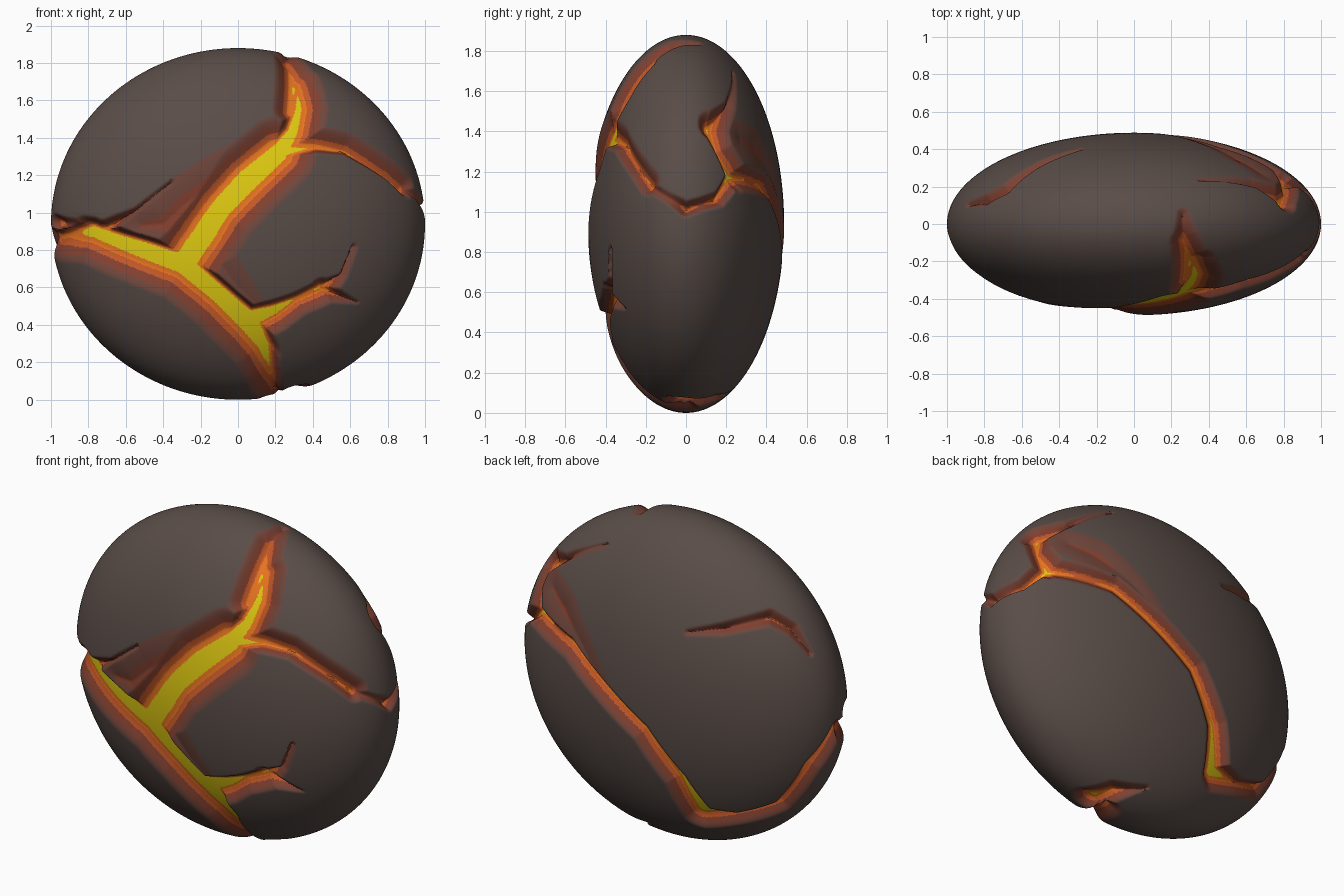
import bpy, bmesh, math
from mathutils import Vector

if "Cube" in bpy.data.objects:
    bpy.data.objects.remove(bpy.data.objects["Cube"])

R = Vector((1.0, 0.488, 0.94))      # half sizes of the boulder
DEPTH = 0.058                       # depth of the lava cracks
FRONT, RIGHT, TOP = (0, 0), (90, 0), (0, 90)
BACK_LEFT, BELOW = (210, 22), (145, -27)


def on_rock(view, u, v):
    """Point of the boulder seen at (u, v) from a direction (turn, tilt)."""
    a, e = math.radians(view[0]), math.radians(view[1])
    t = Vector((math.sin(a) * math.cos(e), -math.cos(a) * math.cos(e), math.sin(e)))
    right = Vector((math.cos(a), math.sin(a), 0))
    up = t.cross(right)
    if view[1] == 0:
        v -= R.z
    p = right * u + up * v
    p = Vector((p.x / R.x, p.y / R.y, p.z / R.z))
    d = Vector((t.x / R.x, t.y / R.y, t.z / R.z))
    A, B, C = d.dot(d), p.dot(d), p.dot(p) - 1
    q = (p + d * ((-B + math.sqrt(max(0, B * B - A * C))) / A)).normalized()
    return Vector((q.x * R.x, q.y * R.y, q.z * R.z))


segs = []


def crack(view, wl, wr, nodes):
    """Crack along nodes (u, v, molten half width); wl, wr: glow width left and right."""
    pts = [(on_rock(view, u, v), r) for u, v, r in nodes]
    for (a, ra), (b, rb) in zip(pts, pts[1:]):
        reach = (b - a).length / 2 + max(ra, rb, 0) + 1.15 * max(wl, wr)
        segs.append((a, b - a, (b - a).length_squared, ra, rb - ra, wl, wr,
                     (a + b) / 2, reach * reach))


# front: main crack, from the left edge down to the foot
crack(FRONT, .06, .16, [(-.99, .88, -.015), (-.8, .90, .025), (-.5, .79, .04), (-.3, .72, .045),
                        (-.1, .55, .04), (.06, .40, .05), (.14, .27, .025), (.18, .14, -.005),
                        (.22, .02, -.035)])
# front: wide crack to the upper right and over the top
crack(FRONT, .16, .17, [(-.28, .75, .05), (-.19, .88, .05), (-.1, 1.02, .045), (.05, 1.18, .05),
                        (.22, 1.33, .04)])
crack(FRONT, .07, .15, [(.22, 1.33, .04), (.30, 1.45, .02), (.335, 1.58, .01), (.32, 1.72, -.01)])
crack(TOP, .12, .13, [(.29, -.34, -.01), (.31, -.25, .0), (.27, -.1, -.03), (.26, .05, -.08)])
# front: glowing slab and the step above it
crack(FRONT, .4, .4, [(-.52, .93, -.27), (-.40, .94, -.25), (-.27, 1.06, -.24), (-.1, 1.19, -.25),
                      (.08, 1.32, -.28), (.2, 1.42, -.33)])
crack(FRONT, .06, .08, [(-.98, .95, -.01), (-.72, .92, -.01), (-.55, 1.02, -.045), (-.36, 1.17, -.05)])
# front: warm rim of the lower right plate
crack(FRONT, .4, .4, [(.04, 1.02, -.33), (-.08, .88, -.30), (-.11, .75, -.28), (.0, .60, -.30),
                      (.1, .51, -.34)])
# front: thin crack to the right edge
crack(FRONT, .13, .06, [(.25, 1.34, .02), (.42, 1.36, -.01), (.58, 1.335, -.02), (.8, 1.2, -.025),
                        (.885, 1.125, -.02)])
# front: lower right crack with its twig
crack(FRONT, .06, .1, [(.08, .42, .04), (.2, .465, .02), (.32, .53, -.005), (.45, .59, .0),
                       (.55, .67, -.05), (.61, .82, -.06)])
crack(FRONT, .07, .07, [(.45, .59, .0), (.52, .56, -.02), (.64, .52, -.055)])
# underside end of the main crack
crack(BELOW, .12, .07, [(-.25, -.74, .01), (-.13, -.70, -.015), (.05, -.66, -.08)])
# right side: round the edge, and the branch going up
crack(RIGHT, .06, .05, [(-.2, 1.135, -.02), (0, 1.01, -.01), (.17, 1.06, -.01), (.25, 1.18, .005),
                        (.33, 1.17, -.005)])
crack(RIGHT, .08, .11, [(.25, 1.18, .005), (.18, 1.31, -.02), (.13, 1.43, .0), (.21, 1.53, -.05),
                        (.23, 1.7, -.08)])
# back: long crack down, then along to the left edge
crack(BACK_LEFT, .07, .1, [(-.83, .30, -.005), (-.62, .13, -.01), (-.43, -.09, -.01),
                           (-.2, -.31, -.01), (.0, -.57, .0), (.12, -.76, .025)])
crack(BACK_LEFT, .06, .1, [(.12, -.76, .025), (.33, -.755, -.02), (.56, -.68, -.015),
                           (.72, -.46, -.01), (.855, -.25, -.01)])
# back: warm patch beside the long crack, and the small upper crack
crack(BELOW, .4, .4, [(-.40, .66, -.28), (-.25, .60, -.26), (-.06, .46, -.30), (.1, .28, -.34)])
crack(BACK_LEFT, .08, .09, [(.05, .25, -.06), (.25, .28, -.04), (.5, .35, -.03), (.62, .29, -.035),
                            (.72, .16, -.06)])


def heat(p):
    """0 or less in molten lava, 1 or more on cold rock."""
    best = 1.5
    n = Vector((p.x / R.x ** 2, p.y / R.y ** 2, p.z / R.z ** 2)).normalized()
    for a, ab, l2, r, dr, wl, wr, mid, reach in segs:
        if (p - mid).length_squared > reach:
            continue
        ap = p - a
        t = min(1, max(0, ap.dot(ab) / l2))
        off = ap - ab * t
        d = off.length
        side = ab.cross(off).dot(n) / (math.sqrt(l2) * d + 1e-9)
        w = wr + (wl - wr) * (.5 + .5 * max(-1, min(1, side)))
        best = min(best, (d - r - dr * t) / w)
    return best


# boulder body, finer near the cracks
bm = bmesh.new()
bmesh.ops.create_icosphere(bm, subdivisions=6, radius=1)


def settle():
    for v in bm.verts:
        q = v.co.normalized()
        v.co = Vector((q.x * R.x, q.y * R.y, q.z * R.z))


settle()
near = {v for v in bm.verts if heat(v.co) < 1.15}
bmesh.ops.subdivide_edges(bm, edges=[e for e in bm.edges if e.verts[0] in near or e.verts[1] in near],
                          cuts=3, use_grid_fill=True)
bmesh.ops.triangulate(bm, faces=bm.faces[:])
for v in bm.verts:
    v.co = Vector((v.co.x / R.x, v.co.y / R.y, v.co.z / R.z))
settle()

bm.verts.index_update()
hot = [heat(v.co) for v in bm.verts]

# colour bands by distance from the lava
LIMITS = [0.06, 0.26, 0.46, 0.72, 0.96]
for f in bm.faces:
    h = sum(hot[v.index] for v in f.verts) / len(f.verts)
    f.material_index = sum(h > k for k in LIMITS)
    f.smooth = True

# sink the cracks, with a flat molten floor
for v in bm.verts:
    k = max(0, min(1, (hot[v.index] - .15) / .85))
    n = Vector((v.co.x / R.x ** 2, v.co.y / R.y ** 2, v.co.z / R.z ** 2)).normalized()
    v.co -= n * DEPTH * (1 - k * k * (3 - 2 * k))
    v.co.z += R.z

mesh = bpy.data.meshes.new("lava_boulder")
bm.to_mesh(mesh)
bm.free()
boulder = bpy.data.objects.new("lava_boulder", mesh)
bpy.context.collection.objects.link(boulder)

for name, col in [("molten yellow", (.76, .60, .006)), ("hot orange", (.86, .19, .015)),
                  ("ember orange", (.54, .095, .02)), ("dull red", (.22, .05, .028)),
                  ("warm brown", (.155, .06, .044)), ("dark rock", (.10, .073, .064))]:
    m = bpy.data.materials.new(name)
    m.diffuse_color = (*col, 1)
    m.use_nodes = True
    m.node_tree.nodes["Principled BSDF"].inputs["Base Color"].default_value = m.diffuse_color
    mesh.materials.append(m)

bpy.context.view_layer.objects.active = boulder
boulder.select_set(True)
bpy.ops.object.shade_smooth_by_angle(angle=math.radians(50))
